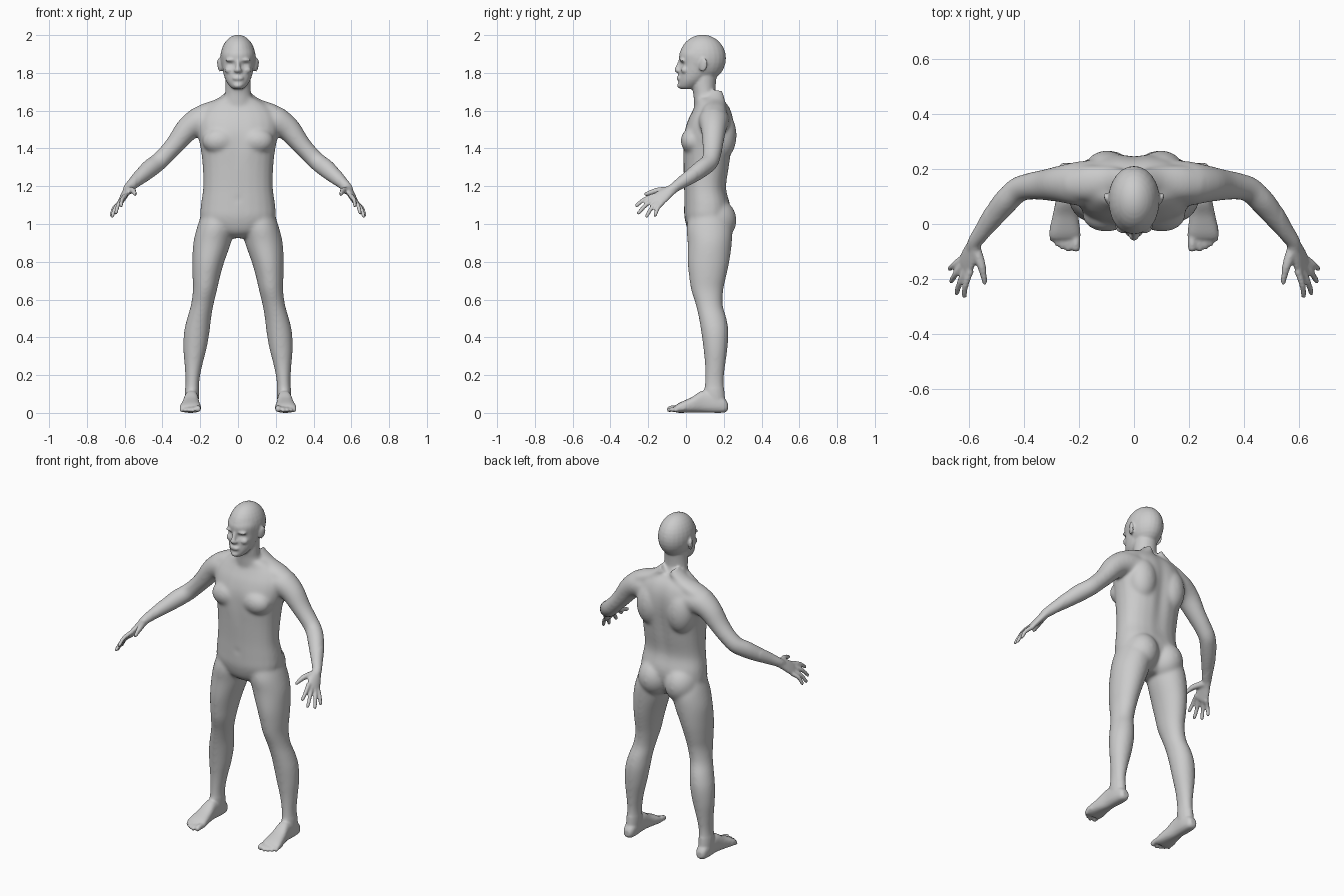
import bpy, bmesh, math
from mathutils import Vector, Matrix

N, SUB = 24, 4
mid, side = bmesh.new(), bmesh.new()      # centre-line parts / parts that get mirrored


def skin(bm, rings, p=2.0):
    """Loft closed rings (centre, u, v), smoothed along the path with Catmull-Rom."""
    fine = []
    for i in range(len(rings) - 1):
        quad = [rings[max(0, min(len(rings) - 1, i + k))] for k in (-1, 0, 1, 2)]
        for s in range(SUB):
            t = s / SUB
            w = (-.5*t + t*t - .5*t**3, 1 - 2.5*t*t + 1.5*t**3,
                 .5*t + 2*t*t - 1.5*t**3, -.5*t*t + .5*t**3)
            fine.append([sum((q[j] * k for q, k in zip(quad, w)), Vector()) for j in range(3)])
    fine.append(rings[-1])
    loops = []
    for c, u, v in fine:
        loop = []
        for k in range(N):
            a = 2 * math.pi * k / N
            ca, sa = math.cos(a), math.sin(a)
            loop.append(bm.verts.new(c + u * math.copysign(abs(ca) ** (2/p), ca)
                                     + v * math.copysign(abs(sa) ** (2/p), sa)))
        loops.append(loop)
    for a, b in zip(loops, loops[1:]):
        for k in range(N):
            bm.faces.new((a[k], a[(k+1) % N], b[(k+1) % N], b[k]))
    bm.faces.new(loops[0][::-1])
    bm.faces.new(loops[-1])


def stack(bm, rows, p=2.0):
    """Horizontal rings: z, centre x, half width, front y, back y."""
    skin(bm, [(Vector((x, (f+b)/2, z)), Vector((r, 0, 0)), Vector((0, (b-f)/2, 0)))
              for z, x, r, f, b in rows], p)


def sweep(bm, rows, ref=(0, 1, 0)):
    """Tube along a path: x, y, z, radius along ref, other radius."""
    pts = [Vector(r[:3]) for r in rows]
    rings = []
    for i, r in enumerate(rows):
        t = (pts[min(i+1, len(pts)-1)] - pts[max(i-1, 0)]).normalized()
        u = Vector(ref)
        u = (u - t * u.dot(t)).normalized()
        rings.append((pts[i], u * r[3], t.cross(u) * r[4]))
    skin(bm, rings)


def ball(bm, c, r, rot=(0, 0, 0)):
    m = Matrix.Translation(c)
    for ang, ax in zip(rot, 'XYZ'):
        m = m @ Matrix.Rotation(ang, 4, ax)
    bmesh.ops.create_uvsphere(bm, u_segments=24, v_segments=16, radius=1,
                              matrix=m @ Matrix.Diagonal((*r, 1)))


def digit(a, b, r0, r1, bend, ref=(1, 0, 0)):
    """Finger or toe with a rounded tip and a slight bend."""
    a, b = Vector(a), Vector(b)
    m = (a + b) / 2 + Vector(bend)
    e = b - (b - m).normalized() * r1 * .6
    sweep(side, [(*a, r0, r0), (*m, (r0+r1)/2, (r0+r1)/2), (*e, r1, r1), (*b, r1*.5, r1*.5)], ref)


# torso
stack(mid, [(.925, 0, .05, .06, .17), (.96, 0, .13, .015, .2), (1.03, 0, .195, -.008, .23),
            (1.1, 0, .197, -.01, .235), (1.19, 0, .185, -.01, .215), (1.3, 0, .187, -.014, .23),
            (1.4, 0, .198, -.018, .245), (1.48, 0, .215, -.012, .255), (1.55, 0, .215, .01, .253),
            (1.6, 0, .19, .035, .24), (1.635, 0, .15, .05, .22), (1.665, 0, .095, .05, .19)], 2.3)
# neck
stack(mid, [(1.58, 0, .1, .05, .22), (1.64, 0, .085, .042, .185), (1.69, 0, .07, .038, .16),
            (1.74, 0, .066, .03, .158), (1.8, 0, .065, .03, .165)])
# skull, face, nose, lips, chin, brow
ball(mid, (0, .088, 1.877), (.094, .124, .125))
stack(mid, [(1.715, 0, .025, -.03, .04), (1.728, 0, .042, -.041, .07), (1.76, 0, .065, -.04, .11),
            (1.8, 0, .078, -.036, .14), (1.85, 0, .086, -.034, .16), (1.9, 0, .088, -.036, .16),
            (1.94, 0, .074, -.014, .15)])
sweep(mid, [(0, -.028, 1.868, .01, .009), (0, -.042, 1.835, .012, .012),
            (0, -.048, 1.813, .013, .016), (0, -.04, 1.803, .008, .012)])
ball(mid, (0, -.036, 1.772), (.03, .014, .014))
ball(mid, (0, -.034, 1.733), (.022, .013, .014))
# ears, nostrils, brows, cheeks
ball(side, (.098, .092, 1.842), (.009, .023, .038), (-.2, .15, -.35))
ball(side, (.012, -.041, 1.811), (.01, .012, .009))
ball(side, (.035, -.018, 1.868), (.032, .018, .009))
ball(side, (.045, -.005, 1.815), (.025, .022, .02))
# chest, shoulder blades, trapezius, buttocks
ball(side, (.09, .045, 1.44), (.1, .072, .075), (.1, 0, -.2))
ball(side, (.1, .19, 1.47), (.085, .078, .13))
sweep(side, [(.03, .15, 1.69, .05, .03), (.09, .155, 1.635, .055, .035),
             (.17, .15, 1.595, .065, .045), (.23, .145, 1.56, .06, .05)])
ball(side, (.088, .155, 1.02), (.1, .113, .115))
# leg
stack(side, [(1.05, .11, .085, .02, .22), (.98, .12, .098, .003, .245), (.9, .137, .1, .008, .243),
             (.8, .157, .085, .008, .23), (.72, .168, .073, .016, .213), (.65, .175, .064, .027, .198),
             (.57, .19, .06, .052, .195), (.5, .206, .064, .068, .215), (.43, .218, .068, .08, .225),
             (.34, .228, .062, .092, .22), (.25, .236, .047, .1, .208), (.17, .241, .037, .1, .2),
             (.1, .244, .038, .095, .205), (.05, .245, .036, .1, .21)])
# foot and toes
skin(side, [(Vector((x, y, (a+b)/2)), Vector((r, 0, 0)), Vector((0, 0, (b-a)/2)))
            for y, x, r, a, b in [(.222, .245, .018, .015, .05), (.205, .245, .031, .002, .075),
                                  (.16, .245, .037, .0, .1), (.09, .247, .038, .002, .118),
                                  (.03, .25, .047, .002, .083), (-.03, .252, .057, .0, .056),
                                  (-.055, .252, .055, .002, .04)]], 2.5)
for k in range(5):
    x = (.212, .239, .26, .279, .297)[k]
    tip = (-.1, -.1, -.092, -.08, -.064)[k]
    r = .017 if k == 0 else .0115
    digit((x, tip + .055, .024), (x, tip, r * .95), r, r * .9, (0, 0, .004))
# arm
sweep(side, [(.14, .15, 1.545, .085, .075), (.21, .147, 1.54, .08, .076), (.27, .146, 1.5, .067, .064),
             (.33, .142, 1.425, .056, .052), (.375, .138, 1.375, .05, .048), (.422, .125, 1.328, .047, .048),
             (.465, .085, 1.295, .046, .049), (.51, .03, 1.255, .041, .042), (.552, -.027, 1.217, .032, .032),
             (.58, -.065, 1.19, .026, .026), (.59, -.09, 1.172, .024, .022)])
# palm, fingers, thumb
W = Vector((.48, .62, -.62)).normalized()
sweep(side, [(.575, -.055, 1.195, .026, .022), (.59, -.09, 1.172, .032, .02), (.604, -.125, 1.147, .041, .018),
             (.615, -.155, 1.125, .043, .015), (.619, -.165, 1.118, .036, .009)], W)
tips = [(.62, -.268, 1.092), (.648, -.256, 1.053), (.668, -.212, 1.035), (.674, -.165, 1.04)]
for k, tip in enumerate(tips):
    digit(Vector((.612, -.148, 1.13)) + W * (-.033 + .022 * k), tip, .0135, .0095, (.006, -.004, .008), W)
digit((.58, -.085, 1.178), (.54, -.22, 1.155), .021, .011, (-.004, 0, .01), W)

# mirror the side parts and gather everything in one mesh
tmp = bpy.data.meshes.new("half")
side.to_mesh(tmp)
mid.from_mesh(tmp)
tmp.transform(Matrix.Diagonal((-1, 1, 1, 1)))
tmp.flip_normals()
mid.from_mesh(tmp)
raw = bpy.data.meshes.new("parts")
mid.to_mesh(raw)
body = bpy.data.objects.new("human_body", raw)
bpy.context.collection.objects.link(body)

# fuse the parts into one skin
rm = body.modifiers.new("fuse", 'REMESH')
rm.mode, rm.voxel_size = 'VOXEL', .0065
bpy.context.view_layer.update()
skin_mesh = bpy.data.meshes.new_from_object(body.evaluated_get(bpy.context.evaluated_depsgraph_get()))
body.modifiers.clear()
body.data = skin_mesh

# dents: eye sockets, spine, breastbone, navel (x, y, z, rx, rz, push along y)
dents = [(.034, -.03, 1.845, .022, .014, .01), (0, .25, 1.4, .03, .22, -.012),
         (0, -.02, 1.42, .03, .09, .006), (0, -.01, 1.13, .012, .012, .007)]
for v in skin_mesh.vertices:
    x, y, z = v.co
    for dx, dy, dz, rx, rz, push in dents:
        if abs(y - dy) < .05:
            v.co.y += push * math.exp(-((abs(x) - dx) / rx) ** 2 - ((z - dz) / rz) ** 2)

# strong smoothing on the trunk and limbs, light on face, hands and feet
trunk = body.vertex_groups.new(name="trunk")
trunk.add([v.index for v in skin_mesh.vertices
           if abs(v.co.x) < .54 and .13 < v.co.z < 1.7], 1.0, 'REPLACE')
for name, n, grp in (("blend", 30, "trunk"), ("soften", 4, "")):
    sm = body.modifiers.new(name, 'SMOOTH')
    sm.factor, sm.iterations, sm.vertex_group = .5, n, grp
for poly in skin_mesh.polygons:
    poly.use_smooth = True
